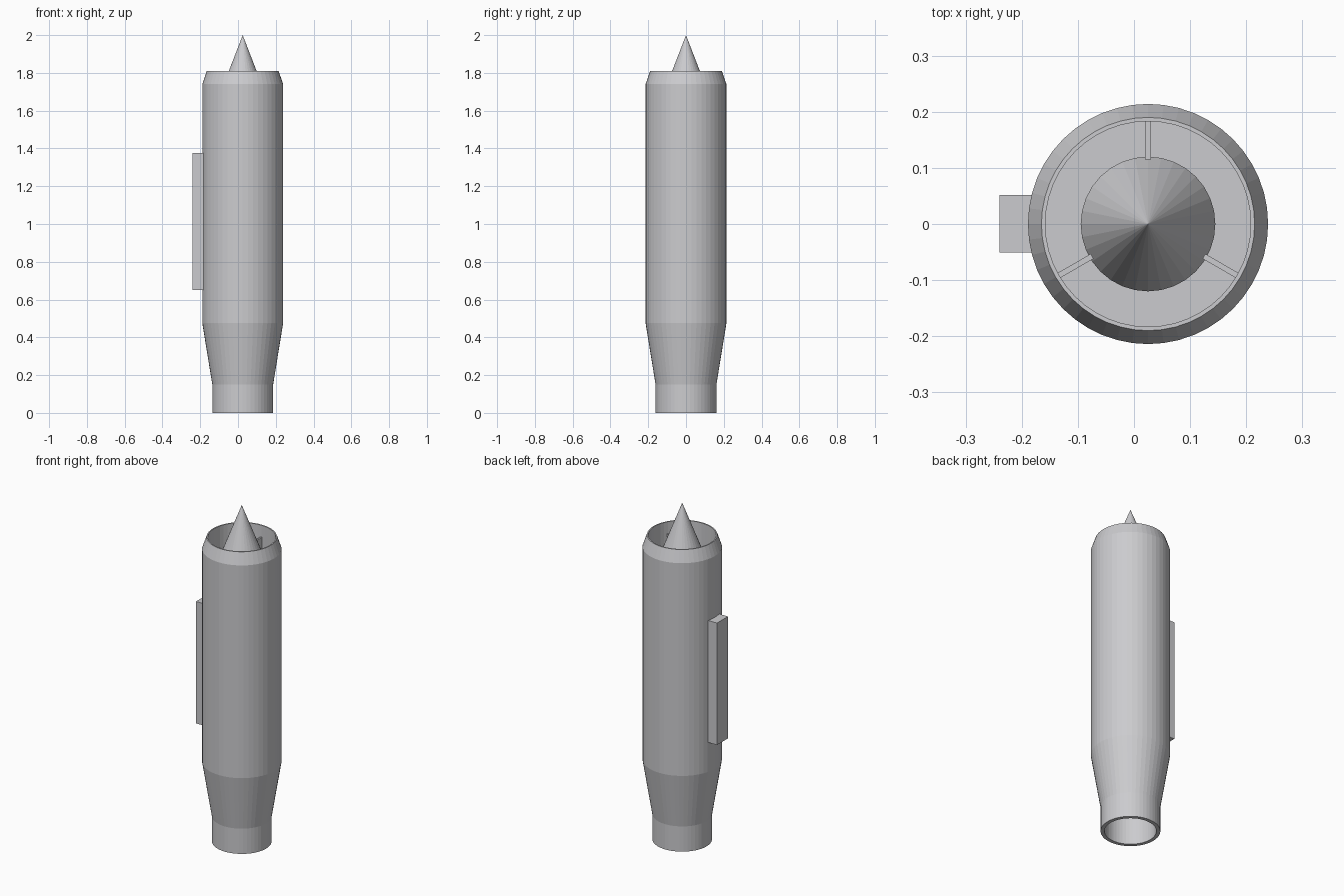
import bpy
import bmesh
from math import radians
from mathutils import Matrix, Vector

if "Cube" in bpy.data.objects:
    bpy.data.objects.remove(bpy.data.objects["Cube"])

AXIS_X = 0.025
SIDES = 48

metal = bpy.data.materials.new("plain_grey_metal")
metal.use_nodes = True
grey = (0.6, 0.6, 0.62, 1)
metal.diffuse_color = grey
metal.node_tree.nodes["Principled BSDF"].inputs["Base Color"].default_value = grey


def add_object(name, bm):
    bmesh.ops.recalc_face_normals(bm, faces=bm.faces)
    mesh = bpy.data.meshes.new(name)
    bm.to_mesh(mesh)
    bm.free()
    mesh.materials.append(metal)
    obj = bpy.data.objects.new(name, mesh)
    bpy.context.collection.objects.link(obj)
    return obj


def lathe(name, profile, sides=SIDES):
    """Spin a (radius, height) profile around the engine axis."""
    bm = bmesh.new()
    verts = [bm.verts.new((r, 0, z)) for r, z in profile]
    edges = [bm.edges.new(pair) for pair in zip(verts, verts[1:])]
    bmesh.ops.spin(bm, geom=verts + edges, cent=(0, 0, 0), axis=(0, 0, 1),
                   angle=radians(360), steps=sides, use_duplicate=False)
    bmesh.ops.remove_doubles(bm, verts=bm.verts, dist=0.0001)
    obj = add_object(name, bm)
    obj.location.x = AXIS_X
    return obj


def box(name, low, high, turn=0, origin_x=0):
    low, high = Vector(low), Vector(high)
    bm = bmesh.new()
    bmesh.ops.create_cube(bm, size=1, matrix=Matrix.Translation((low + high) / 2)
                          @ Matrix.Diagonal((*(high - low), 1)))
    obj = add_object(name, bm)
    obj.location.x = origin_x
    obj.rotation_euler.z = radians(turn)
    return obj


# Casing: recessed exhaust, nozzle, taper, barrel, lip, recessed intake
lathe("engine_casing", [
    (0, 0.47), (0.19, 0.47), (0.14, 0.15), (0.14, 0), (0.161, 0),
    (0.161, 0.15), (0.214, 0.475), (0.214, 1.74), (0.19, 1.81),
    (0.183, 1.81), (0.183, 1.58), (0, 1.58)])

# Pointed intake cone on its hub
lathe("intake_cone", [(0, 1.58), (0.12, 1.58), (0.12, 1.69), (0, 2)], 32)

# Three struts holding the cone
for i, turn in enumerate((90, 210, 330)):
    box(f"intake_strut_{i + 1}", (0.115, -0.005, 1.6), (0.184, 0.005, 1.74),
        turn, AXIS_X)

# Mounting rail on the side
box("mounting_rail", (-0.24, -0.051, 0.65), (-0.175, 0.052, 1.375))
